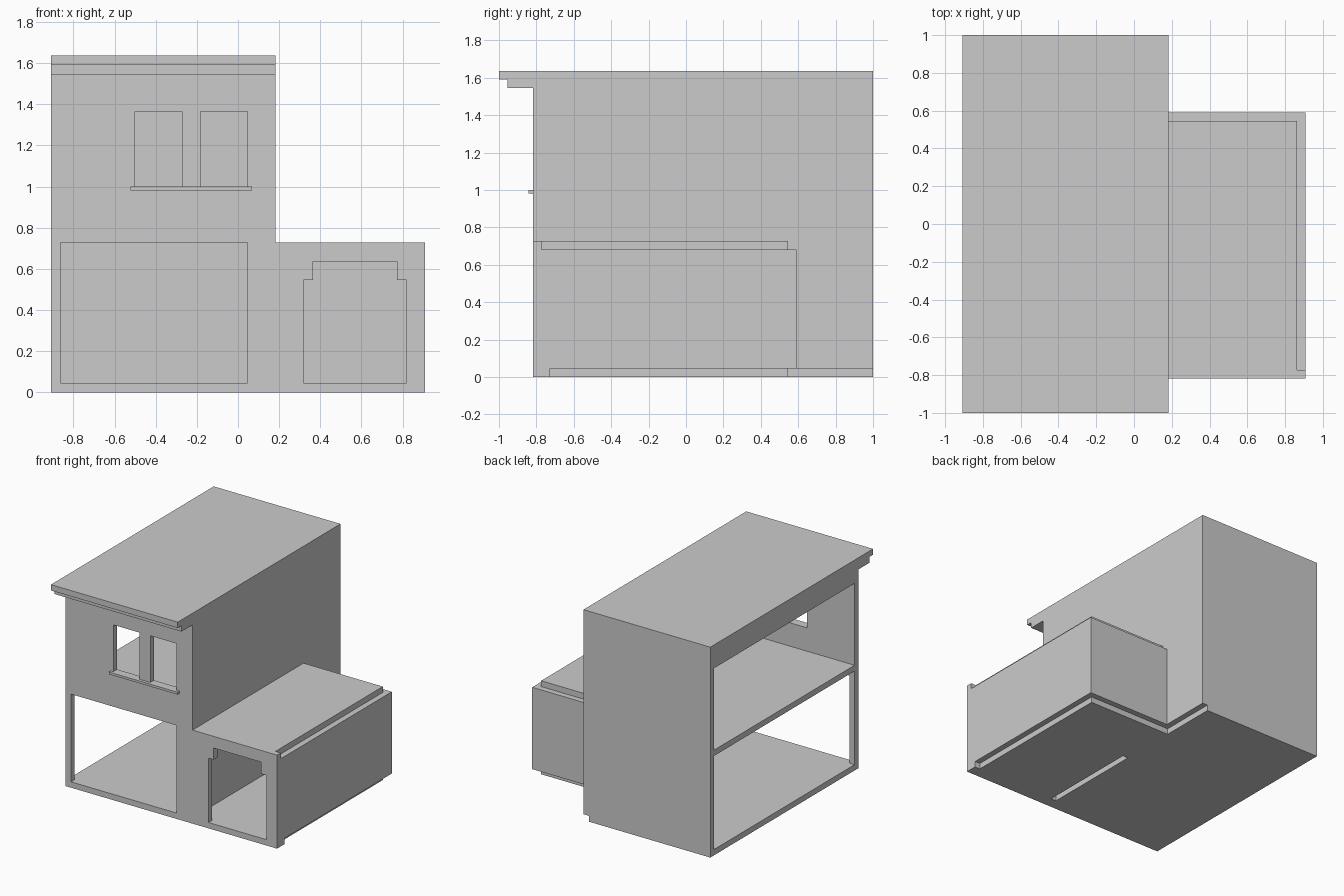
import bpy, bmesh
from mathutils import Matrix, Vector

if "Cube" in bpy.data.objects:
    bpy.data.objects.remove(bpy.data.objects["Cube"])

U = 1 / 22  # design module: every size below is counted in modules

# profile plane -> (horizontal axis, vertical axis, extrusion axis)
PLANES = {
    "XY": (Vector((1, 0, 0)), Vector((0, 1, 0)), Vector((0, 0, 1))),
    "XZ": (Vector((1, 0, 0)), Vector((0, 0, 1)), Vector((0, -1, 0))),
    "YZ": (Vector((0, 1, 0)), Vector((0, 0, 1)), Vector((1, 0, 0))),
}


def rect(a0, a1, b0, b1):
    return [(a0, b0), (a1, b0), (a1, b1), (a0, b1)]


def panel(name, plane, lo, hi, *loops):
    """Extrude an outline (first loop) with optional holes between lo and hi."""
    curve = bpy.data.curves.new(name + "_profile", "CURVE")
    curve.dimensions = "2D"
    curve.fill_mode = "BOTH"
    curve.extrude = (hi - lo) / 2
    for loop in loops:
        spline = curve.splines.new("POLY")
        spline.points.add(len(loop) - 1)
        for point, (a, b) in zip(spline.points, loop):
            point.co = (a, b, 0, 1)
        spline.use_cyclic_u = True
    temp = bpy.data.objects.new(name + "_temp", curve)
    bpy.context.collection.objects.link(temp)
    graph = bpy.context.evaluated_depsgraph_get()
    mesh = bpy.data.meshes.new_from_object(temp.evaluated_get(graph))
    bpy.data.objects.remove(temp)
    bpy.data.curves.remove(curve)

    h, v, e = PLANES[plane]
    offset = Vector(map(abs, e)) * (lo + hi) / 2
    frame = Matrix((h, v, e)).transposed().to_4x4()
    mesh.transform(Matrix.Scale(U, 4) @ Matrix.Translation(offset) @ frame)
    bm = bmesh.new()
    bm.from_mesh(mesh)
    bmesh.ops.remove_doubles(bm, verts=bm.verts, dist=1e-5)
    bmesh.ops.recalc_face_normals(bm, faces=bm.faces)
    for face in bm.faces:
        face.smooth = False
    bm.to_mesh(mesh)
    bm.free()
    mesh.name = name
    obj = bpy.data.objects.new(name, mesh)
    bpy.context.collection.objects.link(obj)
    return obj


# Ground slab, inset under the walls, with a slot below the dividing wall
panel("ground_slab", "XY", 0, 1,
      [(-20, -18), (20, -18), (20, -16), (19, -16), (19, 12), (3, 12), (3, 22), (-20, 22)],
      rect(3, 4, -16, 2))

# Front wall with wide shop opening, stepped doorway and two windows
panel("front_wall", "XZ", -18, -17,
      [(-20, 1), (-19, 1), (-19, 16), (1, 16), (1, 1), (7, 1), (7, 12), (8, 12), (8, 14),
       (17, 14), (17, 12), (18, 12), (18, 1), (20, 1), (20, 16), (4, 16), (4, 32), (-20, 32)],
      rect(-11, -6, 22, 30), rect(-4, 1, 22, 30))
panel("window_sill", "XZ", -18.5, -18, rect(-11.5, 1.5, 21.6, 22))

# Main block: open on the left side, doorway to the annex on the right
panel("back_wall", "XZ", 21, 22, rect(-20, 4, 1, 32))
panel("right_wall", "YZ", 3, 4,
      [(-17, 1), (2, 1), (2, 14), (12, 14), (12, 1), (21, 1), (21, 32), (-17, 32)])
panel("upper_floor", "XY", 17, 18, rect(-20, 3, -17, 21))

# Roof with stepped front cornice
panel("roof", "YZ", -20, 4,
      [(22, 32), (22, 36), (-22, 36), (-22, 35), (-21, 35), (-21, 34), (-18, 34), (-18, 32)])

# Annex
panel("annex_side_wall", "YZ", 19, 20, rect(-17, 13, 1, 15))
panel("annex_back_wall", "XZ", 12, 13, rect(4, 19, 1, 15))
panel("annex_roof", "XY", 15, 16, rect(4, 19, -17, 12))
